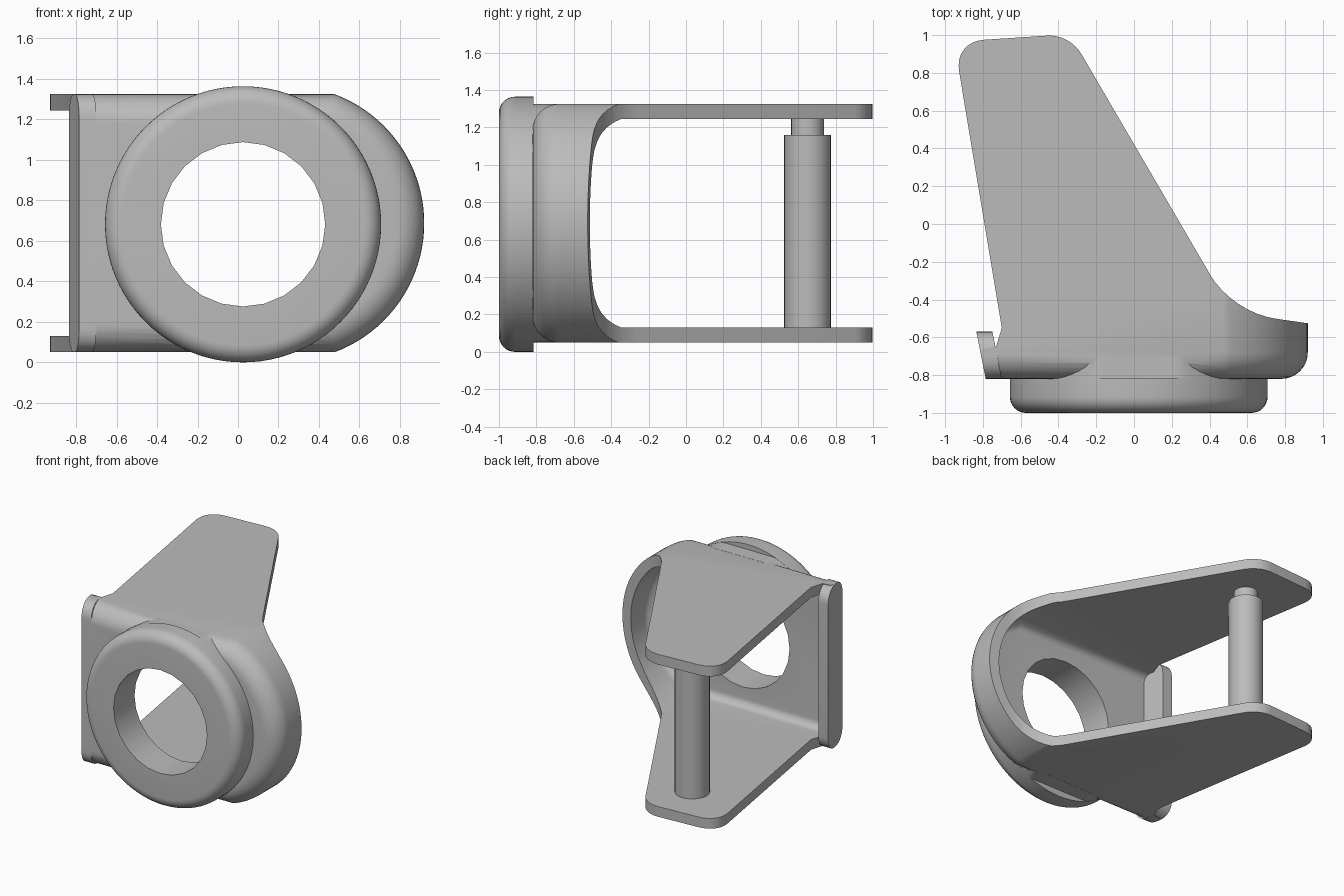
import bpy, bmesh
from math import sin, cos, pi, asin
from mathutils import Vector

if "Cube" in bpy.data.objects:
    bpy.data.objects.remove(bpy.data.objects["Cube"])

grey = bpy.data.materials.new("plain_grey")
grey.use_nodes = True
grey.diffuse_color = (0.5, 0.5, 0.5, 1)
grey.node_tree.nodes["Principled BSDF"].inputs["Base Color"].default_value = (0.5, 0.5, 0.5, 1)

BORE_X, BORE_Z, COLLAR_R = 0.025, 0.682, 0.682
MID_Z, HALF_H = 0.6875, 0.6375
THICK, FRONT = 0.08, -0.82


def loft(name, rings):
    """Skin a list of matching point rings and cap both ends."""
    bm = bmesh.new()
    loops = [[bm.verts.new(p) for p in ring] for ring in rings]
    n = len(loops[0])
    for a, b in zip(loops, loops[1:]):
        for i in range(n):
            j = (i + 1) % n
            bm.faces.new((a[i], a[j], b[j], b[i]))
    bm.faces.new(loops[0])
    bm.faces.new(loops[-1])
    bmesh.ops.recalc_face_normals(bm, faces=bm.faces[:])
    mesh = bpy.data.meshes.new(name)
    bm.to_mesh(mesh)
    bm.free()
    mesh.materials.append(grey)
    obj = bpy.data.objects.new(name, mesh)
    bpy.context.collection.objects.link(obj)
    return obj


def combine(target, other, operation):
    """Apply a boolean and discard the helper."""
    mod = target.modifiers.new("bool", 'BOOLEAN')
    mod.operation, mod.object, mod.solver = operation, other, 'EXACT'
    bpy.context.view_layer.objects.active = target
    bpy.ops.object.modifier_apply(modifier=mod.name)
    bpy.data.objects.remove(other)


def smooth(obj):
    bpy.ops.object.select_all(action='DESELECT')
    obj.select_set(True)
    bpy.context.view_layer.objects.active = obj
    bpy.ops.object.shade_smooth_by_angle(angle=0.52)


def rounded(corners, steps=8):
    """2D outline; each corner is (x, y, tangent length)."""
    out = []
    for i, (x, y, t) in enumerate(corners):
        c = Vector((x, y))
        if not t:
            out.append(c)
            continue
        prev = Vector(corners[i - 1][:2])
        nxt = Vector(corners[(i + 1) % len(corners)][:2])
        a = c + (prev - c).normalized() * t
        b = c + (nxt - c).normalized() * t
        for k in range(steps + 1):
            s = k / steps
            w = 0.8 * 2 * s * (1 - s)
            total = (1 - s) ** 2 + w + s * s
            out.append((a * (1 - s) ** 2 + c * w + b * s * s) / total)
    return out


def d_ring(y, inset, left):
    """Flat-topped outline with a round right-hand end."""
    h, r = HALF_H - inset, 0.68 - inset
    end = asin(h / r)
    pts = [(left, y, MID_Z - h)]
    for k in range(41):
        a = -end + 2 * end * k / 40
        pts.append((0.24 + r * cos(a), y, MID_Z + r * sin(a)))
    return pts + [(left, y, MID_Z + h)]


def d_solid(name, front, inset, fillet, back, left):
    rings = []
    for k in range(9):
        a = pi / 2 * k / 8
        rings.append(d_ring(front + fillet * (1 - cos(a)), inset + fillet * (1 - sin(a)), left))
    return loft(name, rings + [d_ring(back, inset, left)])


def disc(y, r, n=64, low=-9, high=9):
    return [(BORE_X + r * sin(2 * pi * i / n), y,
             min(high, max(low, BORE_Z + r * cos(2 * pi * i / n)))) for i in range(n)]


# Bracket shell: rounded housing, filled out behind the collar
bracket = d_solid("bracket", FRONT, 0, 0.14, 1.1, -1.1)
low, high = MID_Z - HALF_H + 0.001, MID_Z + HALF_H - 0.001
combine(bracket, loft("seat_fill", [disc(y, COLLAR_R - 0.001, 96, low, high) for y in (-0.9, -0.7)]), 'UNION')
combine(bracket, d_solid("hollow", FRONT + THICK, THICK, 0.06, 1.3, -1.3), 'DIFFERENCE')

# Trim the shell to the arm outline seen from above
outline = rounded([(-0.952, 0.965, 0.16), (-0.34, 1.005, 0.12), (0.52, -0.468, 0.23),
                   (0.95, -0.53, 0), (0.95, -0.95, 0), (-0.76, -0.95, 0),
                   (-0.80, -0.66, 0), (-0.73, -0.65, 0), (-0.70, -0.55, 0)])
combine(bracket, loft("arm_trim", [[(p.x, p.y, z) for p in outline] for z in (-0.2, 1.6)]), 'INTERSECT')

# Collar with a rounded front rim
rim = 0.085
rings = [disc(-1 + rim * (1 - sin(a)), COLLAR_R - rim * (1 - cos(a)), 96)
         for a in [pi / 2 * (1 - k / 8) for k in range(9)]]
combine(bracket, loft("collar", rings + [disc(-0.815, COLLAR_R, 96)]), 'UNION')

# Bore through collar and wall
combine(bracket, loft("bore", [disc(y, 0.406, 24) for y in (-1.2, -0.6)]), 'DIFFERENCE')

# Splayed side flange with rounded ends
bottom, top = MID_Z - HALF_H, MID_Z + HALF_H
side = rounded([(FRONT, bottom, 0.115), (-0.57, bottom, 0.115), (-0.57, top, 0.115), (FRONT, top, 0.115)])
flange = loft("side_flange", [[(x - 0.2 * (p.x - FRONT), p.x, p.y) for p in side] for x in (-0.785, -0.70)])
combine(bracket, flange, 'UNION')
smooth(bracket)

# Stepped pin between the arms
steps = [(0.12, 0.125), (1.16, 0.125), (1.16, 0.0875), (1.26, 0.0875)]
pin = loft("pin", [[(-0.51 + r * cos(pi * i / 16), 0.65 + r * sin(pi * i / 16), z)
                    for i in range(32)] for z, r in steps])
smooth(pin)
